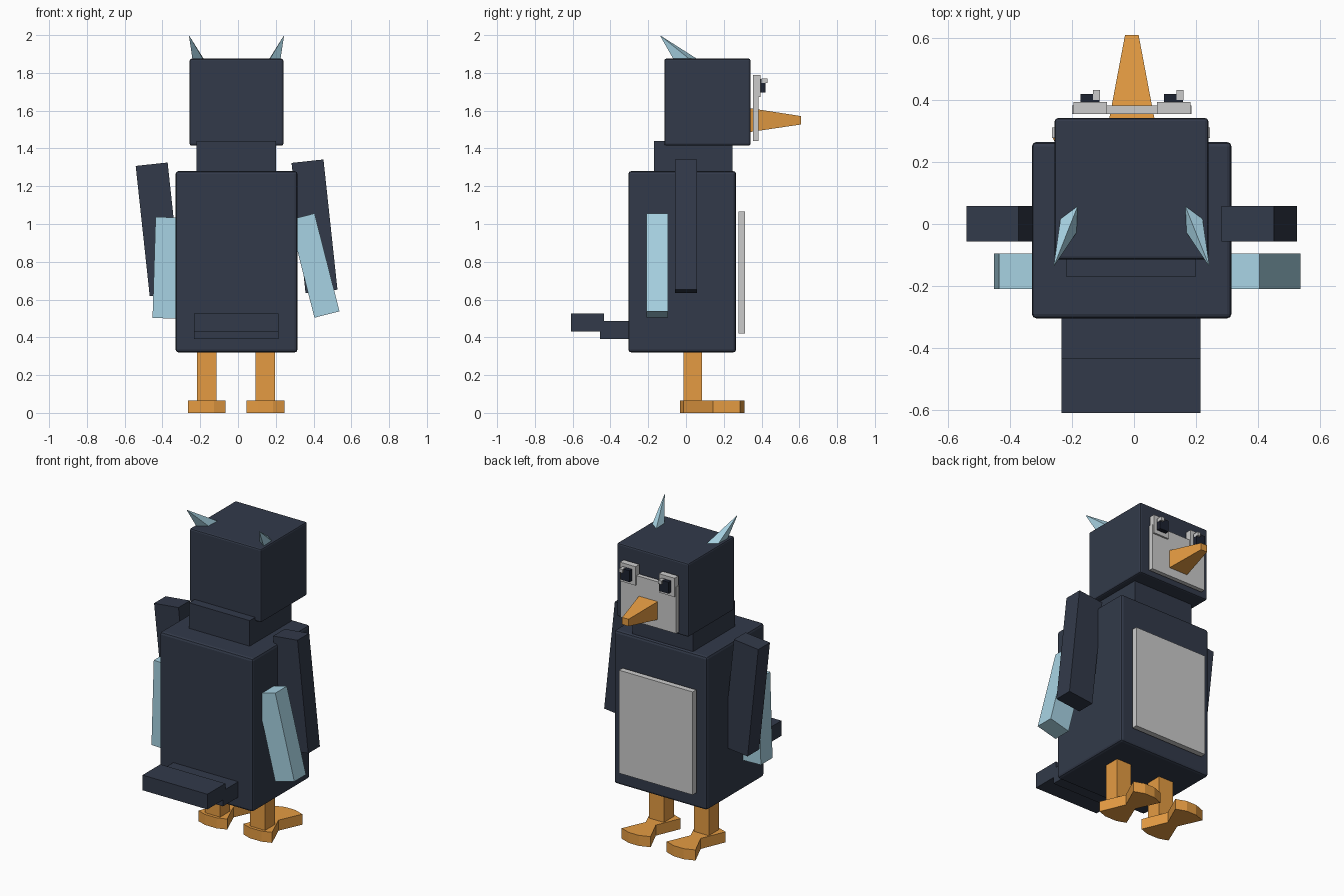
import bpy, bmesh, math
from mathutils import Vector

if "Cube" in bpy.data.objects:
    bpy.data.objects.remove(bpy.data.objects["Cube"])


def material(name, rgb):
    m = bpy.data.materials.new(name)
    m.diffuse_color = (*rgb, 1)
    m.use_nodes = True
    m.node_tree.nodes["Principled BSDF"].inputs["Base Color"].default_value = m.diffuse_color
    return m


NAVY = material("navy", (0.032, 0.042, 0.068))
BLACK = material("black", (0.012, 0.016, 0.03))
BLUE = material("light_blue", (0.39, 0.65, 0.77))
ORANGE = material("orange", (0.78, 0.33, 0.055))


def finish(name, bm, mat):
    bmesh.ops.recalc_face_normals(bm, faces=bm.faces)
    me = bpy.data.meshes.new(name)
    bm.to_mesh(me)
    bm.free()
    ob = bpy.data.objects.new(name, me)
    bpy.context.collection.objects.link(ob)
    if mat:
        me.materials.append(mat)
    return ob


def box(name, x, y, z, mat=None, tilt=0, bevel=0):
    """Box from (min, max) ranges, tilted about its own y axis in degrees."""
    bm = bmesh.new()
    bmesh.ops.create_cube(bm, size=1)
    bmesh.ops.scale(bm, vec=[r[1] - r[0] for r in (x, y, z)], verts=bm.verts)
    ob = finish(name, bm, mat)
    ob.location = [(r[0] + r[1]) / 2 for r in (x, y, z)]
    ob.rotation_euler.y = math.radians(tilt)
    if bevel:
        mod = ob.modifiers.new("bevel", "BEVEL")
        mod.width, mod.segments = bevel, 2
    return ob


def slab(name, cx, cz, w, h, y, mat, tilt):
    return box(name, (cx - w / 2, cx + w / 2), y, (cz - h / 2, cz + h / 2), mat, tilt)


def loft(name, ring_a, ring_b, mat):
    """Closed solid between two matching rings of points."""
    bm = bmesh.new()
    a = [bm.verts.new(p) for p in ring_a]
    b = [bm.verts.new(p) for p in ring_b]
    n = len(a)
    bm.faces.new(a)
    bm.faces.new(b)
    for i in range(n):
        bm.faces.new((a[i], a[(i + 1) % n], b[(i + 1) % n], b[i]))
    return finish(name, bm, mat)


# Body, neck, head
box("body", (-0.33, 0.315), (-0.305, 0.265), (0.32, 1.28), NAVY, bevel=0.015)
box("neck", (-0.22, 0.20), (-0.17, 0.245), (1.26, 1.44), NAVY)
box("head", (-0.256, 0.24), (-0.115, 0.342), (1.415, 1.875), NAVY, bevel=0.01)

# Belly and face plates
box("belly_plate", (-0.265, 0.245), (0.277, 0.312), (0.42, 1.065))
box("face_plate", (-0.20, 0.186), (0.356, 0.383), (1.44, 1.73))

# Eyes with pupil and highlight
for side, cx in (("left", -0.142), ("right", 0.128)):
    box(side + "_eye", (cx - 0.054, cx + 0.054), (0.356, 0.394), (1.672, 1.79))
    box(side + "_pupil", (cx - 0.031, cx + 0.031), (0.38, 0.42), (1.697, 1.768), BLACK)
    box(side + "_eye_highlight", (cx + 0.01, cx + 0.032), (0.40, 0.432), (1.747, 1.77))

# Beak
corners = ((-1, -1), (1, -1), (1, 1), (-1, 1))
loft("beak",
     [(-0.007 + 0.073 * sx, 0.34, 1.55 + 0.063 * sz) for sx, sz in corners],
     [(-0.007 + 0.022 * sx, 0.61, 1.549 + 0.022 * sz) for sx, sz in corners], ORANGE)

# Head tufts: swept-back spikes, mirrored about the body's centre
MID = -0.008
for side, s in (("left", -1), ("right", 1)):
    ring = [Vector((MID + s * dx, y, 1.872)) for dx, y in
            ((0.229, 0.02), (0.172, 0.062), (0.176, -0.025), (0.233, -0.066))]
    tip = Vector((MID + s * 0.252, -0.139, 2.0))
    loft(side + "_tuft", [tip + (p - tip) * 1.15 for p in ring],
         [tip + (p - tip) * 0.03 for p in ring], BLUE)

# Wings: dark front pair, light rear pair
slab("left_wing", -0.42, 0.972, 0.17, 0.693, (-0.057, 0.058), NAVY, -6.15)
slab("right_wing", 0.405, 0.988, 0.17, 0.693, (-0.057, 0.058), NAVY, -6.15)
slab("left_under_wing", -0.376, 0.768, 0.137, 0.535, (-0.21, -0.095), BLUE, 1.7)
slab("right_under_wing", 0.405, 0.78, 0.137, 0.535, (-0.21, -0.095), BLUE, -14.3)

# Stepped tail
box("tail_base", (-0.234, 0.215), (-0.455, -0.29), (0.39, 0.487), NAVY)
box("tail_tip", (-0.234, 0.215), (-0.61, -0.433), (0.43, 0.525), NAVY)

# Legs and waisted feet
half = [(0.035, 0.31), (0.1, 0.286), (0.035, 0.142), (0.1, -0.012), (0.04, -0.033)]
outline = half + [(-x, y) for x, y in reversed(half)]
for side, cx in (("left", -0.166), ("right", 0.145)):
    box(side + "_leg", (cx - 0.052, cx + 0.052), (-0.014, 0.086), (0.03, 0.34), ORANGE)
    loft(side + "_foot", [(cx + x, y, 0) for x, y in outline],
         [(cx + x, y, 0.066) for x, y in outline], ORANGE)
